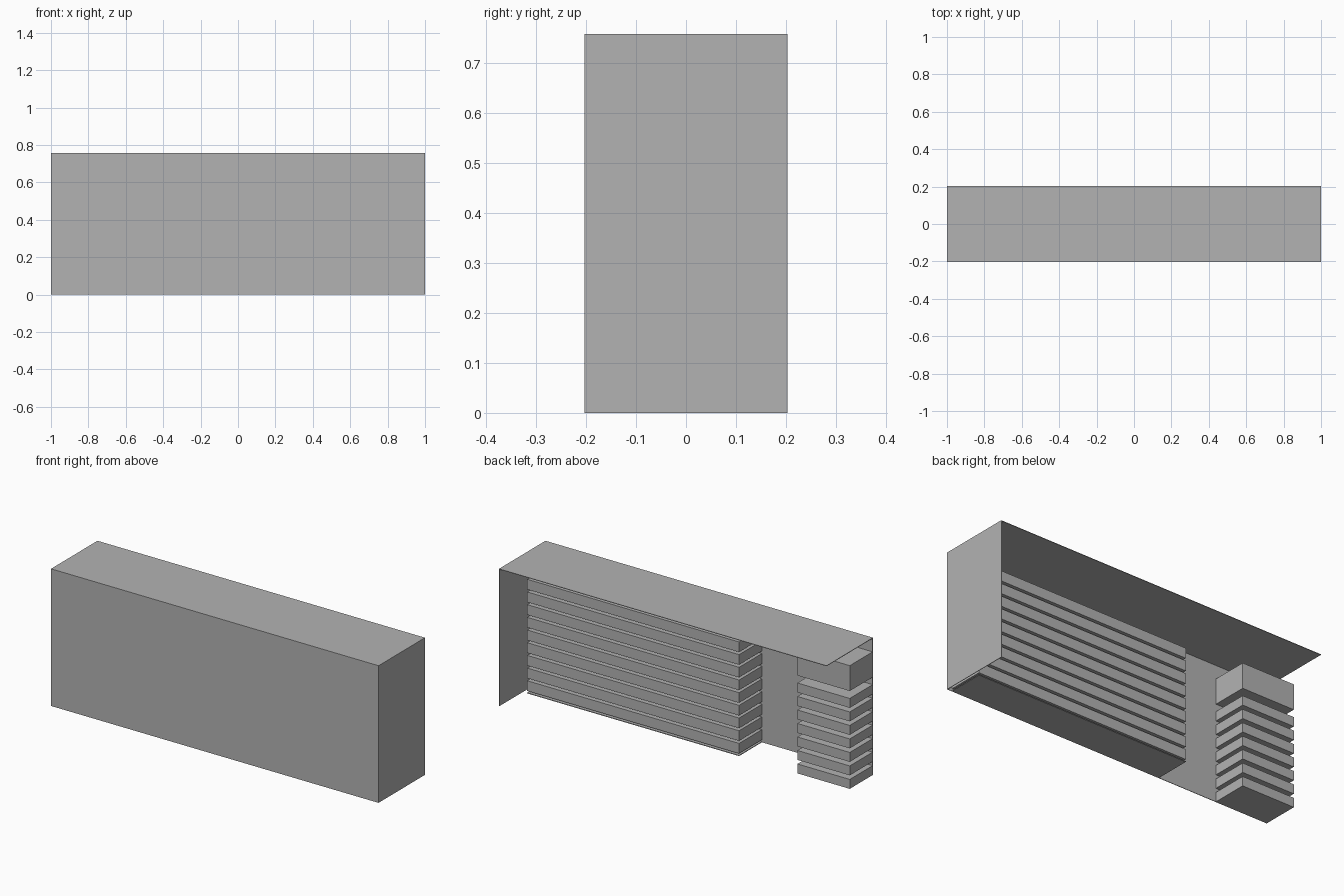
import bpy

cube = bpy.data.objects.get("Cube")
if cube:
    bpy.data.objects.remove(cube, do_unlink=True)

# Single plain grey finish
GREY = (0.45, 0.45, 0.45, 1.0)
grey = bpy.data.materials.new("plain_grey")
grey.use_nodes = True
grey.diffuse_color = GREY
grey.node_tree.nodes["Principled BSDF"].inputs["Base Color"].default_value = GREY


def box(name, x, y, z):
    """Box between the (low, high) limits given for each axis."""
    spans = (x, y, z)
    bpy.ops.mesh.primitive_cube_add(size=1, location=[(a + b) / 2 for a, b in spans])
    obj = bpy.context.object
    obj.name = name
    obj.scale = [b - a for a, b in spans]
    bpy.ops.object.transform_apply(location=False, rotation=False, scale=True)
    obj.data.materials.append(grey)
    return obj


HALF_X, HALF_Y, HEIGHT = 1.0, 0.2025, 0.757
SHEET = 0.003
FRONT = -HALF_Y + SHEET   # inner face of the front panel
BACK = 0.0                # rear face of the stacked boards

# Outer shell: front, roof and one side, open behind and below
box("front_panel", (-HALF_X, HALF_X), (-HALF_Y, FRONT), (0, HEIGHT))
box("roof_panel", (-HALF_X, HALF_X), (-HALF_Y, HALF_Y), (HEIGHT - SHEET, HEIGHT))
box("left_side_panel", (HALF_X - SHEET, HALF_X), (-HALF_Y, HALF_Y), (0, HEIGHT))

# Wide stack of boards above a thin base plate
WIDE = (-0.324, 0.97)
box("base_plate", WIDE, (FRONT, BACK), (0, 0.004))
for i in range(9):
    top = 0.07 * (i + 1)
    box(f"wide_board_{i + 1}", WIDE, (FRONT, BACK), (top - 0.056, top))

# Narrow stack of boards with a thick block on top
NARROW = (-HALF_X, -0.68)
for i in range(7):
    low = 0.0745 * i
    box(f"narrow_board_{i + 1}", NARROW, (FRONT, BACK), (low, low + 0.052))
box("narrow_top_block", NARROW, (FRONT, BACK), (0.54, 0.68))
